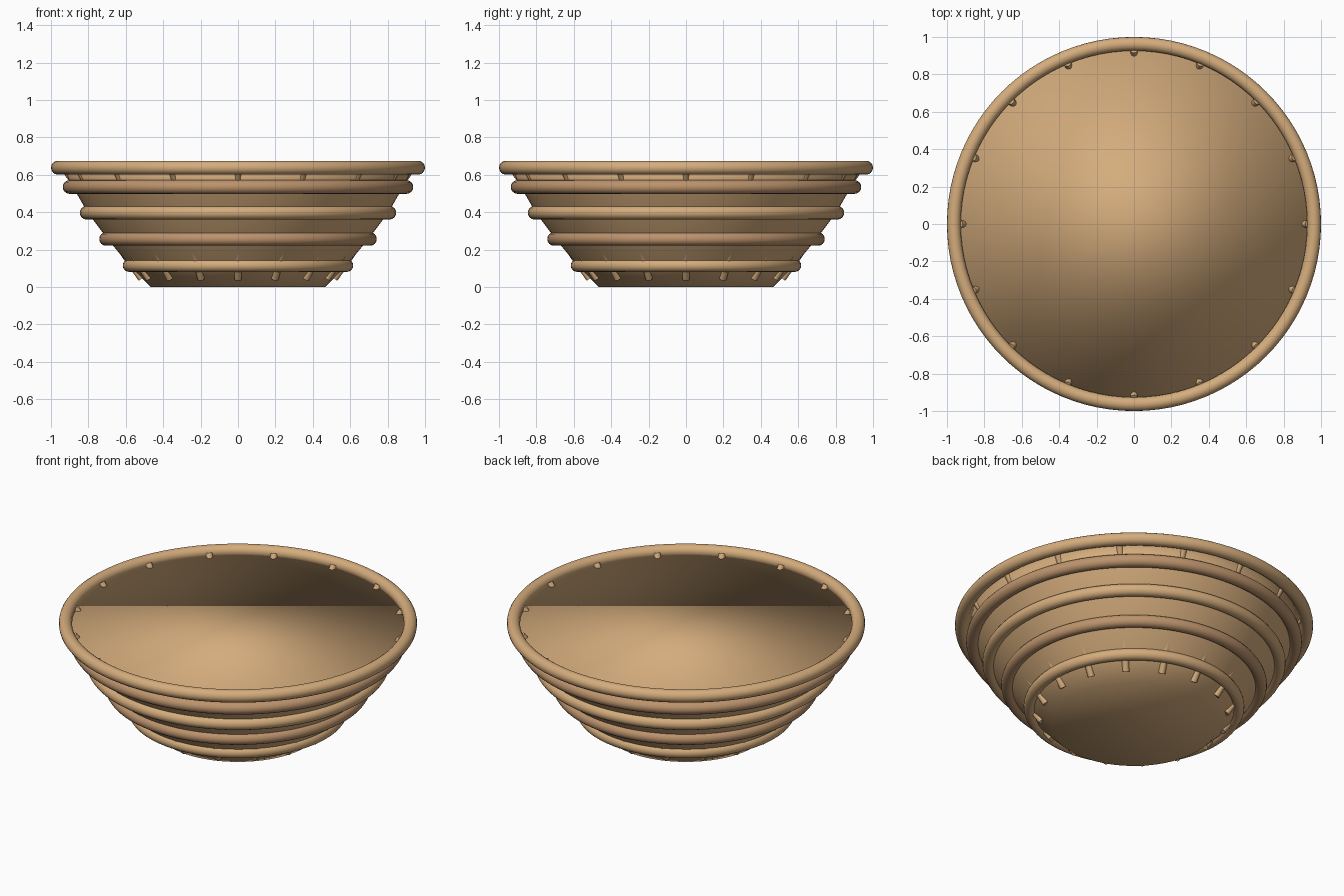
import bpy, bmesh, math
from mathutils import Vector

cube = bpy.data.objects.get("Cube")
if cube:
    bpy.data.objects.remove(cube, do_unlink=True)


def material(name, color):
    m = bpy.data.materials.new(name)
    m.use_nodes = True
    m.diffuse_color = (*color, 1)
    m.node_tree.nodes["Principled BSDF"].inputs["Base Color"].default_value = (*color, 1)
    return m


straw = material("straw tan", (0.66, 0.413, 0.202))
reed = material("reed brown", (0.5, 0.29, 0.15))


def add_object(name, bm, mat):
    bmesh.ops.recalc_face_normals(bm, faces=bm.faces)
    for f in bm.faces:
        f.smooth = True
    mesh = bpy.data.meshes.new(name)
    bm.to_mesh(mesh)
    bm.free()
    mesh.materials.append(mat)
    obj = bpy.data.objects.new(name, mesh)
    bpy.context.collection.objects.link(obj)
    return obj


def ring(bm, radius, z, count):
    return [bm.verts.new((radius * math.cos(a), radius * math.sin(a), z))
            for a in (math.tau * i / count for i in range(count))]


def bridge(bm, a, b):
    n = len(a)
    for i in range(n):
        bm.faces.new((a[i], a[(i + 1) % n], b[(i + 1) % n], b[i]))


# Flaring body, closed with a softly shaded flat disc at each end
bm = bmesh.new()
profile = [(0.465, 0), (0.58, 0.115), (0.70, 0.26), (0.805, 0.4), (0.885, 0.54), (0.93, 0.625)]
rings = [ring(bm, r, z, 96) for r, z in profile]
for low, high in zip(rings, rings[1:]):
    bridge(bm, low, high)
bm.faces.new(rings[0])
bm.faces.new(rings[-1])
add_object("basket_body", bm, straw)


# Coiled bands and the rim
def band(name, radius, z, thickness, mat):
    bm = bmesh.new()
    sides = 16
    loops = []
    for j in range(sides):
        a = math.tau * j / sides
        loops.append(ring(bm, radius + thickness * math.cos(a), z + thickness * math.sin(a), 96))
    for j in range(sides):
        bridge(bm, loops[j], loops[(j + 1) % sides])
    add_object(name, bm, mat)


band("lowest_band", 0.582, 0.115, 0.034, straw)
band("lower_band", 0.706, 0.257, 0.036, reed)
band("upper_band", 0.81, 0.397, 0.036, straw)
band("highest_band", 0.9, 0.535, 0.037, reed)
band("rim", 0.963, 0.638, 0.037, straw)

# Sloping stakes that show below the rim and near the base
for i in range(16):
    a = math.tau * i / 16
    out = Vector((math.cos(a), math.sin(a), 0))
    foot = out * 0.515 + Vector((0, 0, 0.045))
    head = out * 0.931 + Vector((0, 0, 0.64))
    axis = head - foot
    bm = bmesh.new()
    bmesh.ops.create_cone(bm, cap_ends=True, segments=10, radius1=0.02,
                          radius2=0.02, depth=axis.length)
    stake = add_object(f"stake_{i + 1}", bm, straw)
    for f in stake.data.polygons:
        f.use_smooth = len(f.vertices) == 4
    stake.location = (foot + head) / 2
    stake.rotation_euler = axis.to_track_quat("Z", "Y").to_euler()
